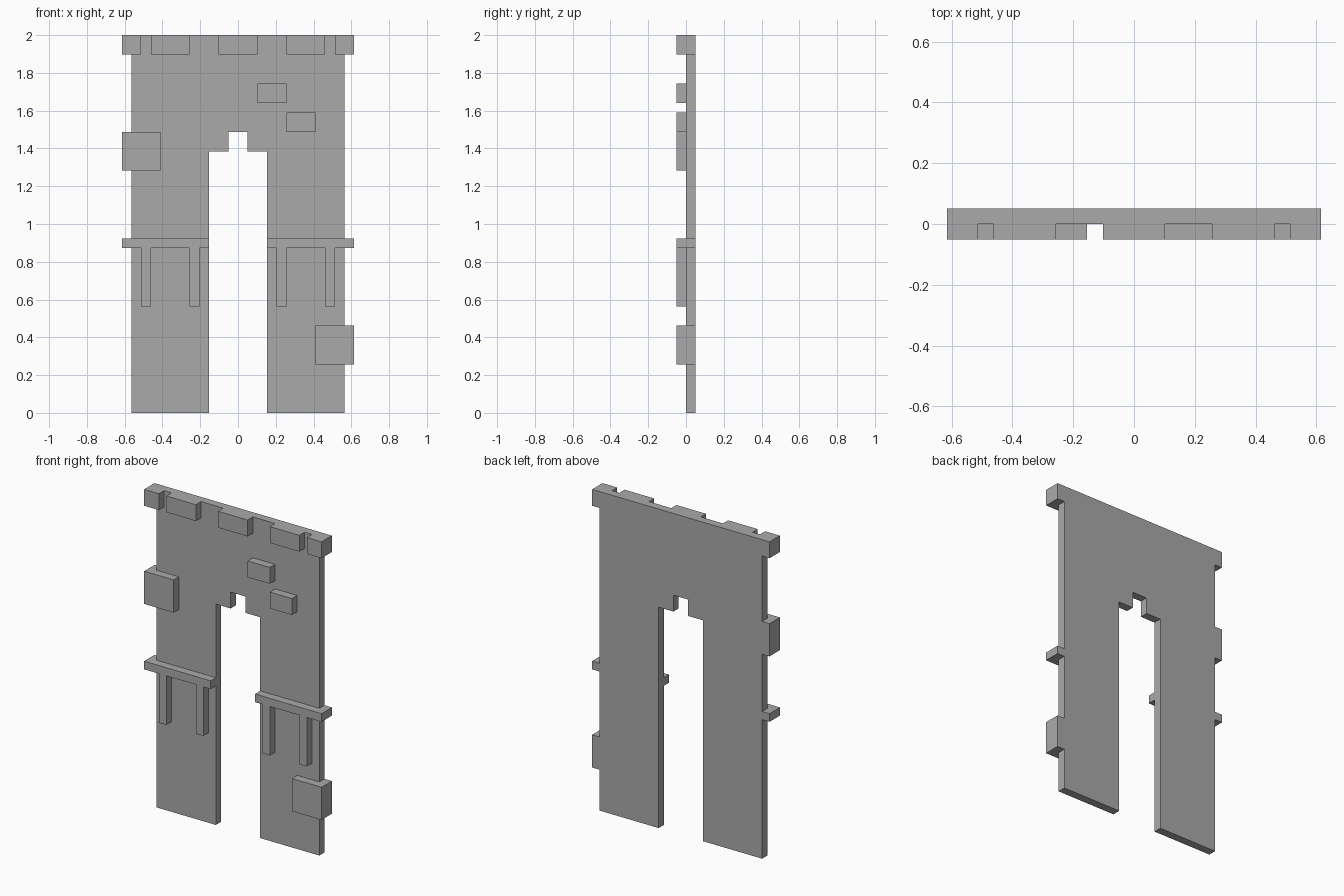
import bpy
import bmesh
from mathutils import Vector

if "Cube" in bpy.data.objects:
    bpy.data.objects.remove(bpy.data.objects["Cube"], do_unlink=True)

U = 2 / 39  # module: the wall is 39 modules tall

stone = bpy.data.materials.new("grey_stone")
stone.use_nodes = True
GREY = (0.4, 0.4, 0.4, 1)
stone.diffuse_color = GREY
stone.node_tree.nodes["Principled BSDF"].inputs["Base Color"].default_value = GREY


def extrude(name, outline, y0, y1):
    """Extrude an x/z outline, given in modules, from y0 to y1."""
    bm = bmesh.new()
    face = bm.faces.new([bm.verts.new((x * U, y0 * U, z * U)) for x, z in outline])
    grown = bmesh.ops.extrude_face_region(bm, geom=[face])["geom"]
    moved = [v for v in grown if isinstance(v, bmesh.types.BMVert)]
    bmesh.ops.translate(bm, verts=moved, vec=Vector((0, (y1 - y0) * U, 0)))
    bmesh.ops.recalc_face_normals(bm, faces=bm.faces)
    mesh = bpy.data.meshes.new(name)
    bm.to_mesh(mesh)
    bm.free()
    mesh.materials.append(stone)
    obj = bpy.data.objects.new(name, mesh)
    bpy.context.collection.objects.link(obj)
    return obj


def block(name, x0, x1, z0, z1):
    """Raised block on the front of the wall."""
    return extrude(name, [(x0, z0), (x1, z0), (x1, z1), (x0, z1)], -1, 0)


def edge(side, tabs):
    """Outer wall edge from bottom to top, stepping out at each tab."""
    points = [(side * 11, 0)]
    for low, high in tabs:
        points += [(side * 11, low), (side * 12, low), (side * 12, high)]
        if high < 39:
            points.append((side * 11, high))
    return points


# Wall slab with stepped doorway and side tabs
right_edge = edge(-1, [(17, 18), (25, 29), (37, 39)])
left_edge = edge(1, [(5, 9), (17, 18), (37, 39)])
door = [(-3, 0), (-3, 27), (-1, 27), (-1, 29), (1, 29), (1, 27), (3, 27), (3, 0)]
extrude("wall", door + left_edge + right_edge[::-1], 0, 1)

# Battlement blocks along the top
for i, (x0, x1) in enumerate([(-12, -10), (-9, -5), (-2, 2), (5, 9), (10, 12)]):
    block(f"top_block_{i + 1}", x0, x1, 37, 39)

# Ledges with two brackets each
for side, s in (("left", 1), ("right", -1)):
    block(f"ledge_{side}", *sorted((s * 3, s * 12)), 17, 18)
    for place, x in (("inner", 4), ("outer", 9)):
        block(f"bracket_{place}_{side}", *sorted((s * x, s * (x + 1))), 11, 17)

# Corner stones and loose bricks
block("corner_stone_right", -12, -8, 25, 29)
block("corner_stone_left", 8, 12, 5, 9)
block("brick_upper", 2, 5, 32, 34)
block("brick_lower", 5, 8, 29, 31)
